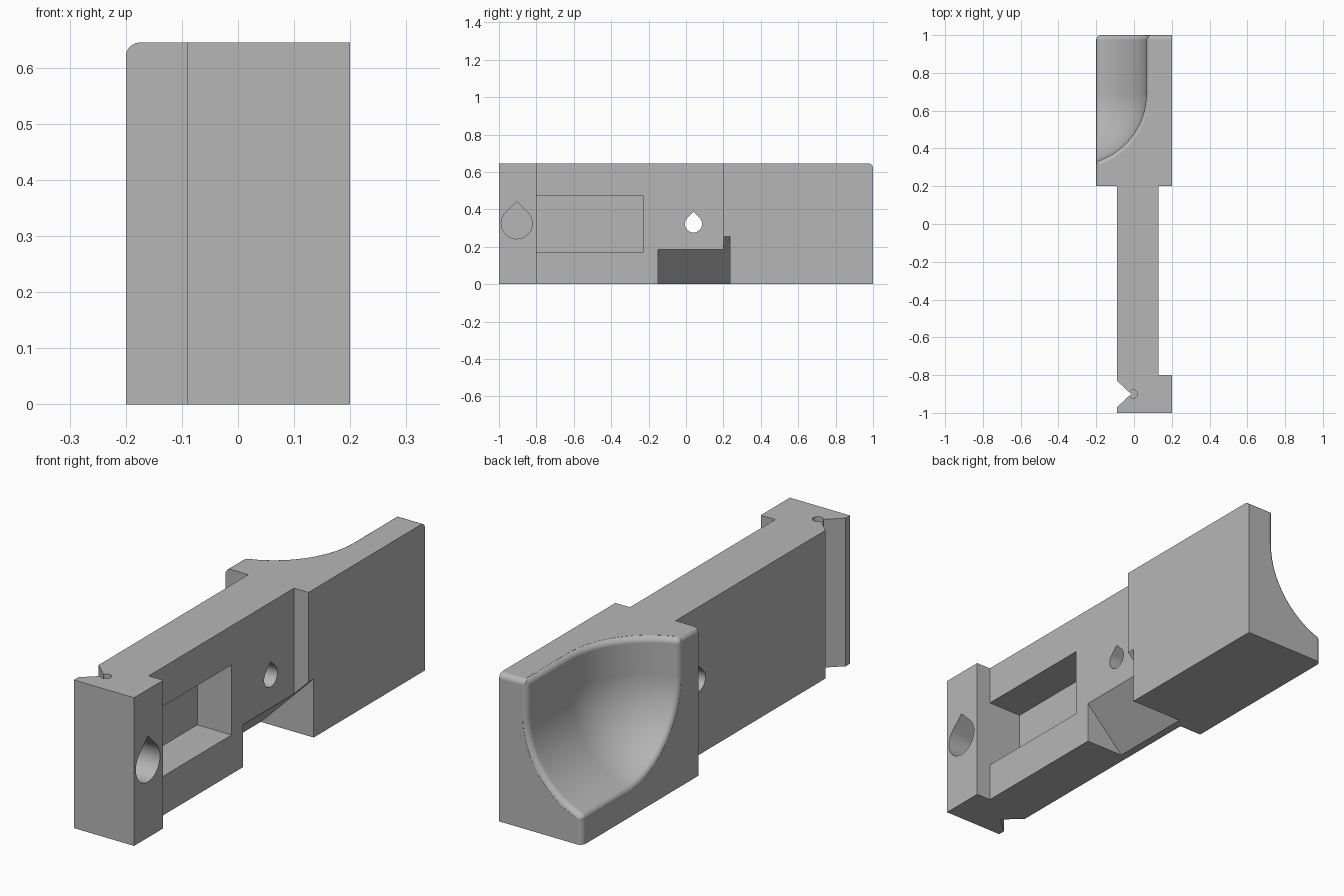
import bpy, bmesh
from math import sin, cos, asin, sqrt, pi, radians

if "Cube" in bpy.data.objects:
    bpy.data.objects.remove(bpy.data.objects["Cube"])

TOP = 0.645
ROUND = 0.025      # radius of the softened rim

grey = bpy.data.materials.new("plain grey")
grey.use_nodes = True
colour = (0.47, 0.47, 0.47, 1)
grey.diffuse_color = colour
grey.node_tree.nodes["Principled BSDF"].inputs["Base Color"].default_value = colour


def finish(name, bm):
    bmesh.ops.recalc_face_normals(bm, faces=bm.faces[:])
    mesh = bpy.data.meshes.new(name)
    bm.to_mesh(mesh)
    bm.free()
    mesh.materials.append(grey)
    ob = bpy.data.objects.new(name, mesh)
    bpy.context.collection.objects.link(ob)
    return ob


def prism(points, axis, lo, hi):
    """Closed prism: a 2D outline swept along one axis."""
    place = {"x": lambda p, t: (t, p[0], p[1]),
             "y": lambda p, t: (p[0], t, p[1]),
             "z": lambda p, t: (p[0], p[1], t)}[axis]
    bm = bmesh.new()
    rings = [[bm.verts.new(place(p, t)) for p in points] for t in (lo, hi)]
    for ring in rings:
        bm.faces.new(ring)
    n = len(points)
    for i in range(n):
        j = (i + 1) % n
        bm.faces.new((rings[0][i], rings[0][j], rings[1][j], rings[1][i]))
    return bm


def circle(u, v, r, start=0, sweep=360, steps=24, closed=True):
    count = steps if closed else steps + 1
    angles = [radians(start + sweep * i / steps) for i in range(count)]
    return [(u + r * cos(a), v + r * sin(a)) for a in angles]


def teardrop(u, v, r):
    return circle(u, v, r, 135, 270, closed=False) + [(u, v + r * sqrt(2))]


# Body: plan outline with the end block, the cord groove and the wide grip
plan = [(-0.09, -1), (0.2, -1), (0.2, -0.8), (0.13, -0.8), (0.13, 0.2), (0.2, 0.2),
        (0.2, 1), (-0.2, 1), (-0.2, 0.2), (-0.09, 0.2),
        (-0.09, -0.83), (-0.015, -0.9), (-0.09, -0.97)]
bm = prism(plan, "z", 0, TOP)


def soft_edge(e):
    left = all(abs(v.co.x + 0.2) < 1e-4 for v in e.verts)
    back = all(abs(v.co.y - 1) < 1e-4 for v in e.verts)
    top = all(abs(v.co.z - TOP) < 1e-4 for v in e.verts)
    return left + back + top == 2


bmesh.ops.bevel(bm, geom=[e for e in bm.edges if soft_edge(e)], offset=ROUND,
                segments=5, profile=0.5, affect="EDGES")
body = finish("lever_body", bm)


# Thumb cup: a ball-cornered hollow whose mouth flares into a rounded rim
def cup_cutter():
    R, cx, cy, cz = 0.375, -0.31, 0.69, 0.485
    limit = radians(78)

    def rim(height):
        """Distance along the wall, and outward flare, up to the mouth."""
        steps = [limit * i / 5 for i in range(6)]
        out = [(height - ROUND + ROUND * sin(b), ROUND * (1 - cos(b))) for b in steps]
        return out + [(height + 0.1, out[-1][1])]

    up, back = rim(TOP - cz), rim(1 - cy)

    # Rows: x, radius, outward normal
    fx = -0.2 + ROUND
    phi = asin((fx - cx) / (R + ROUND))
    fr = (R + ROUND) * cos(phi)
    first = pi / 2 - limit
    rows = []
    for i in range(6):
        a = first + (pi / 2 - phi - first) * i / 5
        rows.append((fx - ROUND * cos(a), fr - ROUND * sin(a), cos(a), sin(a)))
    rows.insert(0, (-0.3,) + rows[0][1:])
    for i in range(1, 15):
        p = phi + (pi / 2 - phi) * i / 14
        rows.append((cx + R * sin(p), R * cos(p), sin(p), cos(p)))

    # Columns: direction, shift along y and z, flare
    cols = [(-1, 0, 0, s, d) for s, d in reversed(up)]
    for i in range(21):
        t = pi / 2 * i / 20
        cols.append((-cos(t), -sin(t), 0, 0, 0))
    cols += [(0, -1, s, 0, d) for s, d in back]

    bm = bmesh.new()

    def grid(table):
        vs = [[bm.verts.new(p) for p in line] for line in table]
        for a, b in zip(vs, vs[1:]):
            for i in range(len(a) - 1):
                bm.faces.new((a[i], a[i + 1], b[i + 1], b[i]))

    grid([[(x + d * nx, cy + sy + dy * (r + d * nr), cz + sz + dz * (r + d * nr))
           for dy, dz, sy, sz, d in cols] for x, r, nx, nr in rows])
    # Flat side wall of the hollow
    grid([[(cx + R + max(d1, d2), cy + s1, cz + s2) for s2, d2 in [(0, 0)] + up]
          for s1, d1 in [(0, 0)] + back])
    bmesh.ops.remove_doubles(bm, verts=bm.verts[:], dist=1e-5)
    # Close the open side towards one outer corner
    corner = bm.verts.new((-0.3, 1.1, TOP + 0.1))
    for e in [e for e in bm.edges if e.is_boundary]:
        bm.faces.new((e.verts[0], e.verts[1], corner))
    return bm


window = [(-0.8, 0.17), (-0.23, 0.17), (-0.23, 0.475), (-0.8, 0.475)]
ramp = [(-0.155, -0.1), (0.3, -0.1), (0.3, 0.355)]
cutters = {
    "thumb_cup": cup_cutter(),
    "side_window": prism(window, "x", -0.035, 0.16),
    "pivot_hole": prism(teardrop(0.04, 0.322, 0.046), "x", -0.4, 0.4),
    "end_socket": prism(teardrop(-0.905, 0.325, 0.083), "x", 0.04, 0.4),
    "cord_hole": prism(circle(-0.005, -0.9, 0.022), "z", 0.35, 0.8),
    "sloped_undercut": prism(ramp, "y", -0.15, 0.235),
}

# Cut every hollow out of the body
bpy.context.view_layer.objects.active = body
for name, shape in cutters.items():
    cutter = finish(name + "_cutter", shape)
    cutter.hide_render = True
    mod = body.modifiers.new(name, "BOOLEAN")
    mod.operation = "DIFFERENCE"
    mod.solver = "EXACT"
    mod.object = cutter
    bpy.ops.object.modifier_apply(modifier=mod.name)
    bpy.data.objects.remove(cutter)

# Smooth curves, crisp edges
bpy.ops.object.select_all(action="DESELECT")
body.select_set(True)
bpy.ops.object.shade_smooth_by_angle(angle=radians(32))
weighted = body.modifiers.new("flat_face_normals", "WEIGHTED_NORMAL")
weighted.keep_sharp = True
